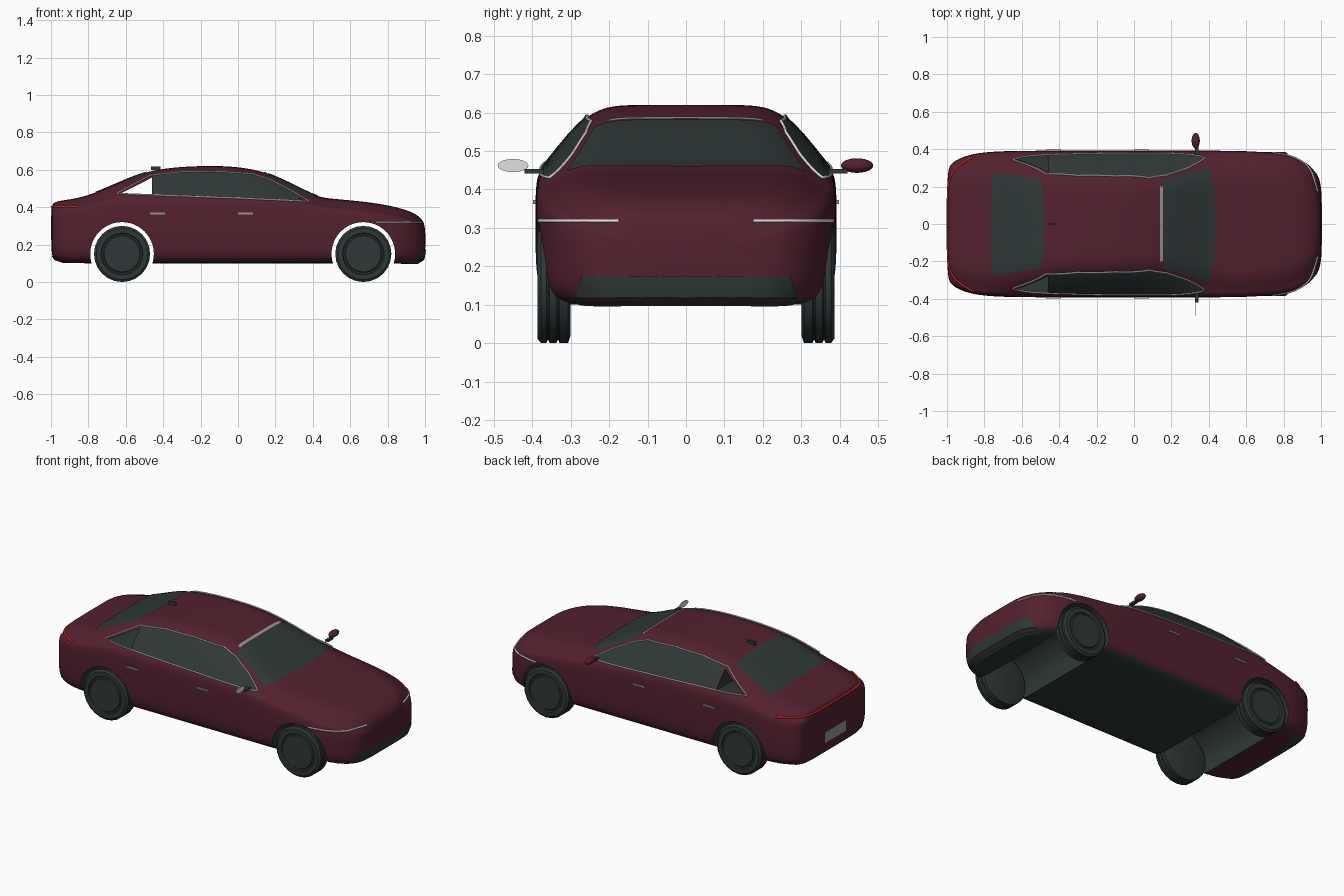
import bpy
import bmesh
from math import sin, cos, radians, pi
from mathutils import Vector, Matrix
from mathutils.bvhtree import BVHTree

if "Cube" in bpy.data.objects:
    bpy.data.objects.remove(bpy.data.objects["Cube"])


def material(name, colour):
    mat = bpy.data.materials.new(name)
    mat.use_nodes = True
    mat.diffuse_color = (*colour, 1)
    mat.node_tree.nodes["Principled BSDF"].inputs["Base Color"].default_value = (*colour, 1)
    return mat


MAROON = material("maroon paint", (0.085, 0.015, 0.027))
DARK = material("dark glass and rubber", (0.028, 0.039, 0.039))
SILVER = material("silver trim", (0.75, 0.75, 0.75))
GREY = material("grey metal", (0.3, 0.3, 0.3))
RED = material("red lamp", (0.6, 0.02, 0.02))


def finish(bm, name, *mats, smooth=True):
    mesh = bpy.data.meshes.new(name)
    bm.to_mesh(mesh)
    bm.free()
    obj = bpy.data.objects.new(name, mesh)
    bpy.context.collection.objects.link(obj)
    for mat in mats:
        mesh.materials.append(mat)
    if smooth:
        shade(obj)
    return obj


def shade(obj):
    bpy.ops.object.select_all(action="DESELECT")
    obj.select_set(True)
    bpy.context.view_layer.objects.active = obj
    bpy.ops.object.shade_smooth_by_angle(angle=radians(35))


def evaluated_mesh(obj):
    graph = bpy.context.evaluated_depsgraph_get()
    mesh = bpy.data.meshes.new_from_object(obj.evaluated_get(graph))
    obj.modifiers.clear()
    obj.data = mesh


# Body stations: x, half width, underside, beltline, top, roof half width
STATIONS = [
    (-1.0, .27, .15, .375, .405, .24), (-.985, .315, .12, .385, .425, .28),
    (-.95, .345, .105, .39, .435, .31), (-.87, .375, .1, .4, .445, .335),
    (-.76, .388, .1, .42, .475, .335), (-.6, .392, .1, .45, .548, .315),
    (-.45, .392, .1, .45, .605, .28), (-.2, .392, .1, .45, .623, .268),
    (0, .392, .1, .445, .618, .265), (.15, .392, .1, .44, .588, .265),
    (.28, .392, .1, .43, .527, .29), (.42, .392, .1, .41, .455, .335),
    (.5, .392, .1, .395, .445, .345), (.68, .388, .1, .375, .43, .335),
    (.82, .375, .1, .355, .407, .32), (.92, .335, .095, .33, .38, .28),
    (.98, .27, .1, .3, .345, .22), (1.003, .2, .13, .27, .3, .15)]


def section(x, w, low, belt, top, r):
    side = [(w * .6, low), (w - .04, low + .003), (w - .004, low + .045),
            (w, (low + belt) / 2), (w, belt - .03), (w - .012, belt),
            ((w - .012 + r) / 2, (belt + top - .035) / 2),
            (r, top - .035), (r - .06, top - .003), (r * .5, top)]
    ring = [(0, low), *side, (0, top), *[(-y, z) for y, z in reversed(side)]]
    return [Vector((x, y, z)) for y, z in ring]


# Lofted body
bm = bmesh.new()
rings = [[bm.verts.new(p) for p in section(*s)] for s in STATIONS]
for a, b in zip(rings, rings[1:]):
    for i in range(len(a)):
        j = (i + 1) % len(a)
        bm.faces.new((a[i], a[j], b[j], b[i]))
bm.faces.new(rings[0])
bm.faces.new(rings[-1])
bmesh.ops.recalc_face_normals(bm, faces=bm.faces)
body = finish(bm, "body", MAROON, DARK, smooth=False)
body.modifiers.new("smooth", "SUBSURF").levels = 3
evaluated_mesh(body)
for face in body.data.polygons:
    if face.normal.z < -.8 and face.center.z < .13 and face.center.x > -.8:
        face.material_index = 1
bm = bmesh.new()
bm.from_mesh(body.data)
SURFACE = BVHTree.FromBMesh(bm)
bm.free()


def cut(name, outline):
    """Cut an x-z outline straight through the width of the body."""
    bm = bmesh.new()
    face = bm.faces.new([bm.verts.new((x, -1, z)) for x, z in outline])
    new = bmesh.ops.extrude_face_region(bm, geom=[face])["geom"]
    bmesh.ops.translate(bm, vec=(0, 2, 0), verts=[v for v in new if isinstance(v, bmesh.types.BMVert)])
    bmesh.ops.recalc_face_normals(bm, faces=bm.faces)
    for f in bm.faces:
        f.material_index = 1
    cutter = finish(bm, name, MAROON, DARK, smooth=False)
    cutter.hide_render = True
    cutter.hide_viewport = True
    mod = body.modifiers.new(name, "BOOLEAN")
    mod.object, mod.solver = cutter, "EXACT"
    return cutter


WHEELS = (-.62, .67)
cutters = [cut("arch_cutter", [(x + .17 * cos(a * pi / 24), .15 + .17 * sin(a * pi / 24))
                               for a in range(48)]) for x in WHEELS]
cutters.append(cut("quarter_window_cutter", [(-.63, .472), (-.46, .462), (-.46, .558)]))
evaluated_mesh(body)
for c in cutters:
    bpy.data.objects.remove(c)
shade(body)


def on_body(point, direction, lift=.004):
    """Move a point along a direction until it lies just above the body."""
    hit, normal, _, _ = SURFACE.ray_cast(point, direction)
    if hit is None:
        hit, normal, _, _ = SURFACE.find_nearest(point + direction * 1.1)
    return hit + normal * lift


def place(u, v, axis, sign):
    p = [u, v]
    p.insert(axis, 2 * sign)
    d = Vector((0, 0, 0))
    d[axis] = -sign
    return Vector(p), d


def plate(name, outline, axis, sign, mat, step=.03):
    """Thin sheet with a flat outline, laid onto the body along one axis."""
    bm = bmesh.new()
    bm.faces.new([bm.verts.new(place(u, v, axis, sign)[0]) for u, v in outline])
    for k in {0, 1, 2} - {axis}:
        normal = Vector((0, 0, 0))
        normal[k] = 1
        for i in range(-34, 35):
            bmesh.ops.bisect_plane(bm, geom=bm.verts[:] + bm.edges[:] + bm.faces[:],
                                   plane_co=normal * i * step, plane_no=normal)
    direction = place(0, 0, axis, sign)[1]
    for v in bm.verts:
        v.co = on_body(v.co, direction)
    bm.normal_update()
    bmesh.ops.reverse_faces(bm, faces=[f for f in bm.faces if f.normal.dot(direction) > 0])
    return finish(bm, name, mat)


def tube(name, points, radius, mat, closed=False):
    curve = bpy.data.curves.new(name, "CURVE")
    curve.dimensions = "3D"
    curve.bevel_depth, curve.bevel_resolution = radius, 1
    spline = curve.splines.new("POLY")
    spline.points.add(len(points) - 1)
    for target, p in zip(spline.points, points):
        target.co = (*p, 1)
    spline.use_cyclic_u = closed
    curve.materials.append(mat)
    obj = bpy.data.objects.new(name, curve)
    bpy.context.collection.objects.link(obj)


def wrap(name, centre, start, end, mat, radius):
    """Lamp strip wrapped around an end of the body at one height."""
    points = []
    for i in range(41):
        a = radians(start + (end - start) * i / 40)
        d = Vector((cos(a), sin(a), 0))
        points.append(on_body(Vector(centre) + d, -d, .001))
    tube(name, points, radius, mat)


def box(name, centre, size, mat):
    bm = bmesh.new()
    bmesh.ops.create_cube(bm, size=1, matrix=Matrix.Translation(centre) @ Matrix.Diagonal((*size, 1)))
    return finish(bm, name, mat)


# Side windows, chrome surround and door handles
GLASS = [(-.455, .458), (0, .446), (.38, .428), (.28, .488), (.17, .545), (.08, .575),
         (-.1, .588), (-.3, .586), (-.455, .565)]
SURROUND = [(-.65, .47), *GLASS[1:-1], (-.47, .567)]
for side, sign in (("left", 1), ("right", -1)):
    plate(side + "_side_window", GLASS, 1, sign, DARK)
    path = []
    for (x0, z0), (x1, z1) in zip(SURROUND, SURROUND[1:] + SURROUND[:1]):
        for i in range(12):
            t = i / 12
            path.append(on_body(*place(x0 + (x1 - x0) * t, z0 + (z1 - z0) * t, 1, sign)))
    tube(side + "_window_trim", path, .004, SILVER, closed=True)
    for x in (-.43, .04):
        box(side + "_door_handle", (x, sign * .392, .367), (.08, .012, .01), GREY)
    box(side + "_mirror_stem", (.335, sign * .395, .447), (.02, .05, .012), DARK)
    wrap(side + "_headlight", (.75, 0, .318), sign * 37, sign * 92, SILVER, .005)

# Windscreen, rear window and roof details
plate("windscreen", [(.16, -.235), (.28, -.27), (.4, -.31), (.43, -.2), (.44, 0), (.43, .2),
                     (.4, .31), (.28, .27), (.16, .235)], 2, 1, DARK)
plate("windscreen_top_strip", [(.138, -.2), (.155, -.2), (.155, .2), (.138, .2)], 2, 1, GREY)
plate("rear_window", [(-.76, -.27), (-.5, -.24), (-.48, -.12), (-.48, .12), (-.5, .24), (-.76, .27)],
      2, 1, DARK)
box("roof_antenna", (-.44, 0, .608), (.05, .012, .02), DARK)

# Bumpers, number plate and tail lamp
plate("front_bumper", [(-.29, .1), (.29, .1), (.27, .175), (-.27, .175)], 0, 1, DARK)
plate("rear_bumper", [(-.3, .105), (.3, .105), (.3, .14), (-.3, .14)], 0, -1, DARK)
plate("rear_plate", [(-.1, .185), (.1, .185), (.1, .25), (-.1, .25)], 0, -1, GREY)
wrap("tail_lamp", (-.84, 0, .402), 92, 268, RED, .006)

# Door mirrors: a full shell on the left, a thin glass disc on the right
bm = bmesh.new()
bmesh.ops.create_uvsphere(bm, u_segments=20, v_segments=12, radius=1,
                          matrix=Matrix.Translation((.33, .445, .462)) @ Matrix.Diagonal((.022, .042, .019, 1)))
finish(bm, "left_mirror", MAROON)
bm = bmesh.new()
bmesh.ops.create_cone(bm, cap_ends=True, segments=24, radius1=1, radius2=1, depth=1,
                      matrix=Matrix.Translation((.33, -.45, .462)) @ Matrix.Diagonal((.005, .04, .017, 1))
                      @ Matrix.Rotation(pi / 2, 4, "Y"))
finish(bm, "right_mirror", SILVER)

# Wheels: turned profile of (radius, offset outward) with tread grooves and a rim step
TYRE = [(0, -.043), (.13, -.043), (.15, -.036), (.15, -.014), (.143, -.012), (.143, -.008),
        (.15, -.006), (.15, .012), (.143, .014), (.143, .018), (.15, .02), (.15, .034), (.138, .043),
        (.112, .043), (.108, .036), (.1, .036), (.096, .041), (0, .041)]
for end, x in zip(("rear", "front"), WHEELS):
    for side, sign in (("left", 1), ("right", -1)):
        bm = bmesh.new()
        verts = [bm.verts.new((r, sign * y, 0)) for r, y in TYRE]
        edges = [bm.edges.new(pair) for pair in zip(verts, verts[1:])]
        bmesh.ops.spin(bm, geom=verts + edges, axis=(0, 1, 0), cent=(0, 0, 0),
                       angle=2 * pi, steps=24, use_merge=True)
        bmesh.ops.remove_doubles(bm, verts=bm.verts, dist=.0005)
        bmesh.ops.recalc_face_normals(bm, faces=bm.faces)
        wheel = finish(bm, end + "_" + side + "_wheel", DARK)
        wheel.location = (x, sign * .343, .15)
